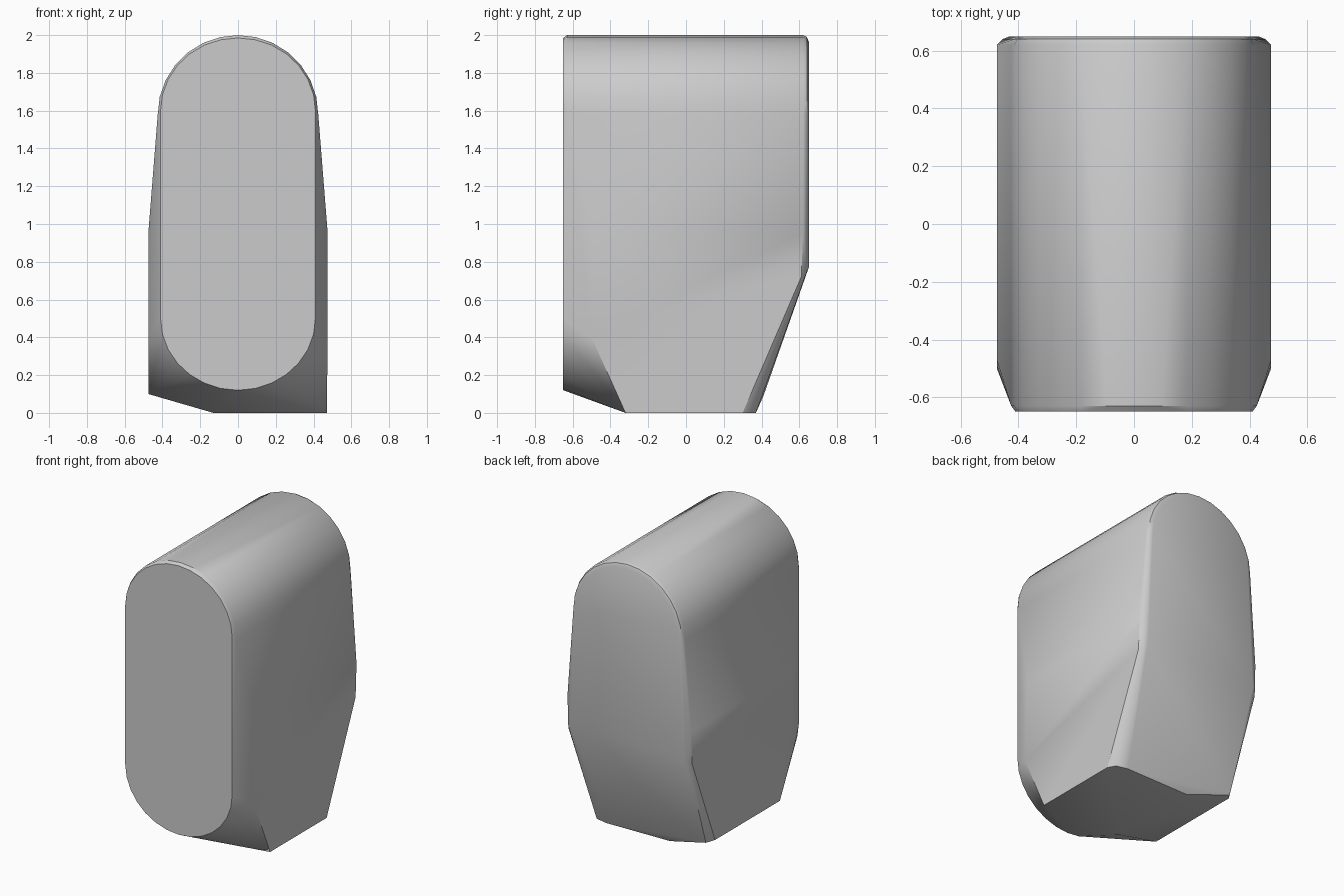
import bpy
import bmesh
import math

cube = bpy.data.objects.get("Cube")
if cube:
    bpy.data.objects.remove(cube, do_unlink=True)


def arc(y, radius, centre_z, height, steps=14):
    """Half ellipse across x; a negative height bends it downwards."""
    angles = [math.pi * i / steps for i in range(steps + 1)]
    return [(radius * math.cos(a), y, centre_z + height * math.sin(a)) for a in angles]


# Flat pill-shaped front and its softened upper rim
points = arc(-0.65, 0.41, 1.6, 0.385) + arc(-0.65, 0.41, 0.5, -0.38)
points += arc(-0.63, 0.425, 1.58, 0.42)

# Rounded top running to the back, with a softened back rim
points += arc(0.62, 0.425, 1.58, 0.42)
points += arc(0.64, 0.415, 1.58, 0.41)
points += arc(0.65, 0.39, 1.58, 0.385)

# Bulging side walls and the lower edge of the upright back
for side in (-1, 1):
    points += [(side * x, y, z) for x, y, z in (
        (0.475, -0.47, 0.95), (0.475, -0.49, 0.8), (0.475, -0.5, 0.4),
        (0.475, 0.62, 0.95), (0.475, 0.61, 0.72),
        (0.455, 0.64, 0.75), (0.43, 0.65, 0.77))]

# Base: level on one side, lifted on the other
points += [(0.47, -0.32, 0), (0.47, 0.3, 0), (0.44, 0.35, 0), (0.36, 0.37, 0),
           (-0.13, -0.3, 0), (-0.13, 0.36, 0),
           (-0.475, -0.35, 0.1), (-0.475, 0.36, 0.1), (-0.44, 0.41, 0.09)]

# Skin the outline into one convex block
bm = bmesh.new()
for p in points:
    bm.verts.new(p)
bmesh.ops.remove_doubles(bm, verts=bm.verts, dist=0.002)
hull = bmesh.ops.convex_hull(bm, input=bm.verts)
spare = {g for g in hull["geom_interior"] + hull["geom_unused"]
         if isinstance(g, bmesh.types.BMVert)}
bmesh.ops.delete(bm, geom=list(spare), context='VERTS')
bmesh.ops.dissolve_limit(bm, angle_limit=math.radians(0.5), verts=bm.verts, edges=bm.edges)
bmesh.ops.recalc_face_normals(bm, faces=bm.faces)

mesh = bpy.data.meshes.new("rounded_block")
bm.to_mesh(mesh)
bm.free()
block = bpy.data.objects.new("rounded_block", mesh)
bpy.context.collection.objects.link(block)

# Plain grey finish
grey = bpy.data.materials.new("plain_grey")
grey.use_nodes = True
colour = (0.6, 0.6, 0.6, 1)
grey.diffuse_color = colour
grey.node_tree.nodes["Principled BSDF"].inputs["Base Color"].default_value = colour
mesh.materials.append(grey)

bpy.context.view_layer.objects.active = block
block.select_set(True)
bpy.ops.object.shade_smooth_by_angle(angle=math.radians(30))
